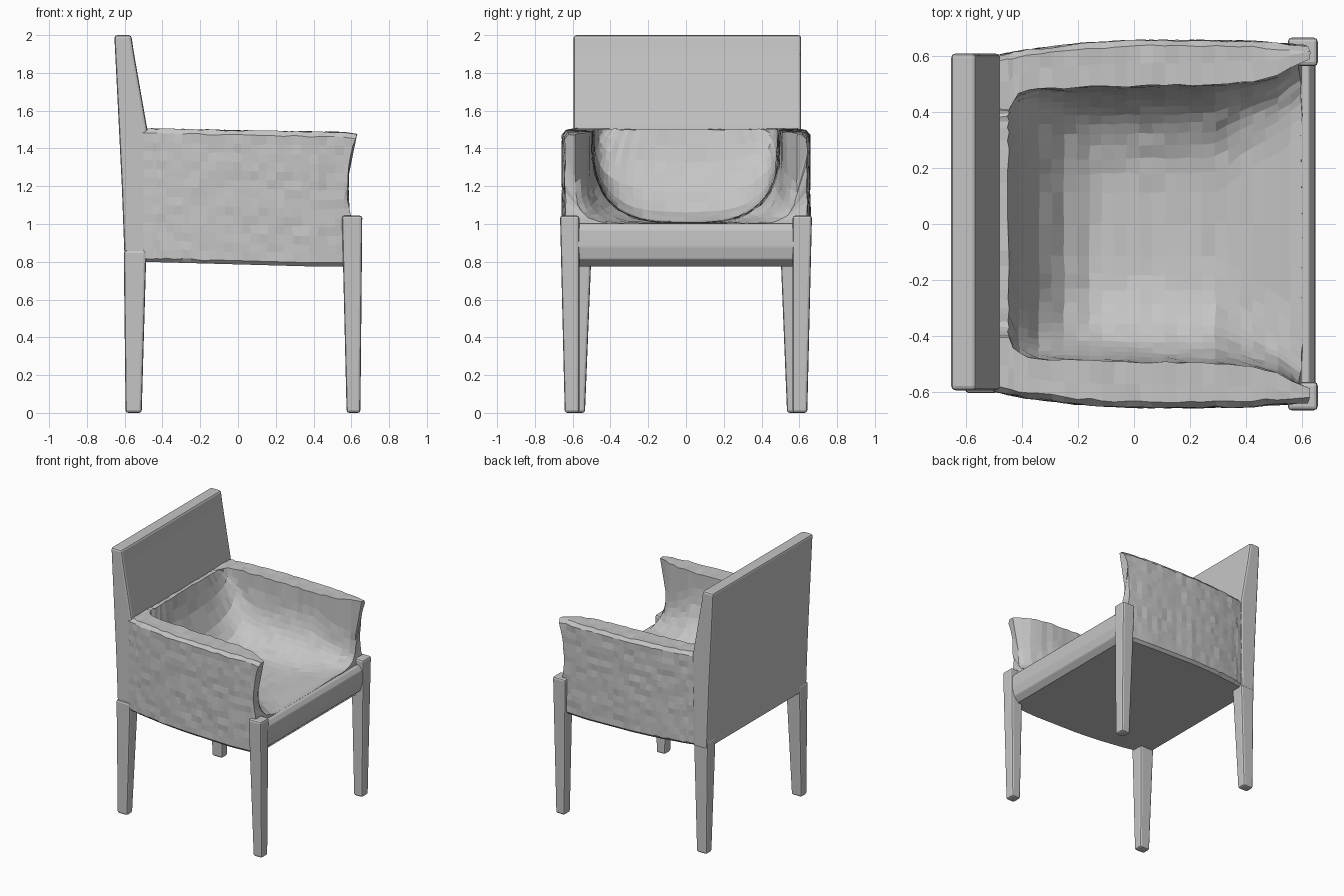
import bpy, bmesh, math, random
from mathutils import Vector

random.seed(4)
if "Cube" in bpy.data.objects:
    bpy.data.objects.remove(bpy.data.objects["Cube"])

# One plain grey upholstery colour
grey = bpy.data.materials.new("light_grey")
grey.use_nodes = True
colour = (0.56, 0.56, 0.56, 1)
grey.diffuse_color = colour
grey.node_tree.nodes["Principled BSDF"].inputs["Base Color"].default_value = colour


def finish(bm, name):
    bmesh.ops.recalc_face_normals(bm, faces=bm.faces)
    mesh = bpy.data.meshes.new(name)
    bm.to_mesh(mesh)
    bm.free()
    mesh.materials.append(grey)
    ob = bpy.data.objects.new(name, mesh)
    bpy.context.collection.objects.link(ob)


def prism(name, ring_a, ring_b, bevel):
    """Solid between two matching rings, with softened edges."""
    bm = bmesh.new()
    a = [bm.verts.new(p) for p in ring_a]
    b = [bm.verts.new(p) for p in ring_b]
    bm.faces.new(a)
    bm.faces.new(b)
    for i in range(len(a)):
        j = (i + 1) % len(a)
        bm.faces.new((a[i], a[j], b[j], b[i]))
    bmesh.ops.recalc_face_normals(bm, faces=bm.faces)
    bmesh.ops.bevel(bm, geom=bm.edges[:], offset=bevel, segments=2,
                    profile=0.5, affect='EDGES')
    finish(bm, name)


def panel(name, profile, y0, y1, bevel):
    """Side profile in x and z, extruded across y."""
    prism(name, [(x, y0, z) for x, z in profile],
          [(x, y1, z) for x, z in profile], bevel)


def leg(name, foot, head, top, side):
    """Tapered leg; foot and head are (x0, x1, y0, y1)."""
    def ring(r, z):
        x0, x1, y0, y1 = r
        return [(x0, y0 * side, z), (x1, y0 * side, z),
                (x1, y1 * side, z), (x0, y1 * side, z)]
    prism(name, ring(foot, 0), ring(head, top), 0.014)


def interp(x, keys):
    for (xa, a), (xb, b) in zip(keys, keys[1:]):
        if x <= xb:
            return a + (b - a) * max(0, (x - xa) / (xb - xa))
    return keys[-1][1]


# Body measures along x: outer width, inner width, floor, arm top, underside, squareness
OUTER = [(-.5, .6), (-.4, .62), (-.2, .645), (0, .657), (.4, .655), (.6, .64)]
INNER = [(-.45, .41), (-.42, .46), (-.36, .485), (.3, .5), (.45, .515), (.53, .54), (.6, .59)]
FLOOR = [(-.45, 1.5), (-.41, 1.33), (-.34, 1.17), (-.26, 1.07), (-.15, 1.01), (.6, 1)]
TOP = [(-.5, 1.505), (.56, 1.485), (.6, 1.475)]
UNDER = [(-.5, .8), (.4, .775)]
SQUARE = [(.3, 3), (.6, 7)]
STEPS = 14
TIP = 0.6


def half_section(x):
    o, w, f, t, b, n = (interp(x, k) for k in (OUTER, INNER, FLOOR, TOP, UNDER, SQUARE))
    pts = [((o - .02) * k / 8, b) for k in range(9)]
    pts += [(o, b + .02 + (t - b - .045) * k / STEPS) for k in range(STEPS + 1)]
    pts += [(o - .02, t), ((o + w) / 2, t)]
    for k in range(STEPS + 1):
        a = math.pi / 2 * k / STEPS
        c, s = max(0, math.cos(a)), math.sin(a)
        pts.append((w * c ** (2 / n), t - max(0, t - f) * s ** (2 / n)))
    return pts


def seat_shell():
    """Seat bowl and both arms lofted from back to front."""
    bm = bmesh.new()
    xs = [-.5, -.45, -.43, -.41, -.38] + [-.34 + .9 * i / 20 for i in range(21)] + [TIP]
    rings = []
    for x in xs:
        half = half_section(x)
        loop = half + [(-y, z) for y, z in reversed(half[1:-1])]
        ring = []
        for y, z in loop:
            # concave front edge of the arms
            px = .58 + .65 * (z - 1.2) ** 2 if x == TIP and z > 1.04 else x
            dent = .004 if z > .81 else 0
            p = Vector((px, y, z)) + Vector([random.uniform(-dent, dent) for _ in range(3)])
            ring.append(bm.verts.new(p))
        rings.append(ring)
    count = len(rings[0])
    for r, q in zip(rings, rings[1:]):
        for i in range(count):
            j = (i + 1) % count
            bm.faces.new((r[i], r[j], q[j], q[i]))
    # front faces of the arms join outer side to inner curve
    last = rings[-1]
    size = len(half)
    first_side, end = 9, size - 1
    for sign in (1, -1):
        def v(i):
            return last[(sign * i) % count]
        for k in range(STEPS):
            bm.faces.new((v(first_side + k), v(first_side + k + 1),
                          v(end - k - 1), v(end - k)))
        s = first_side + STEPS
        bm.faces.new((v(s), v(s + 1), v(s + 2), v(s + 3)))
    finish(bm, "seat_and_arms")


seat_shell()

# Backrest, thinner and leaning back toward the top
panel("backrest", [(-.6, .8), (-.615, 1.2), (-.655, 2), (-.565, 2),
                   (-.55, 1.9), (-.48, 1.5), (-.485, .8)], -.595, .61, .015)

# Rounded front rail under the seat edge
panel("seat_front_rail", [(.5, .775), (.59, .775), (.635, .815), (.65, .88),
                          (.648, .97), (.625, 1.003), (.5, .985)], -.61, .61, .006)

# Legs
for side, label in ((1, "left"), (-1, "right")):
    leg("front_leg_" + label, (.575, .648, .565, .642), (.55, .658, .565, .667), 1.045, side)
    leg("back_leg_" + label, (-.595, -.51, .535, .605), (-.605, -.485, .5, .605), .86, side)
